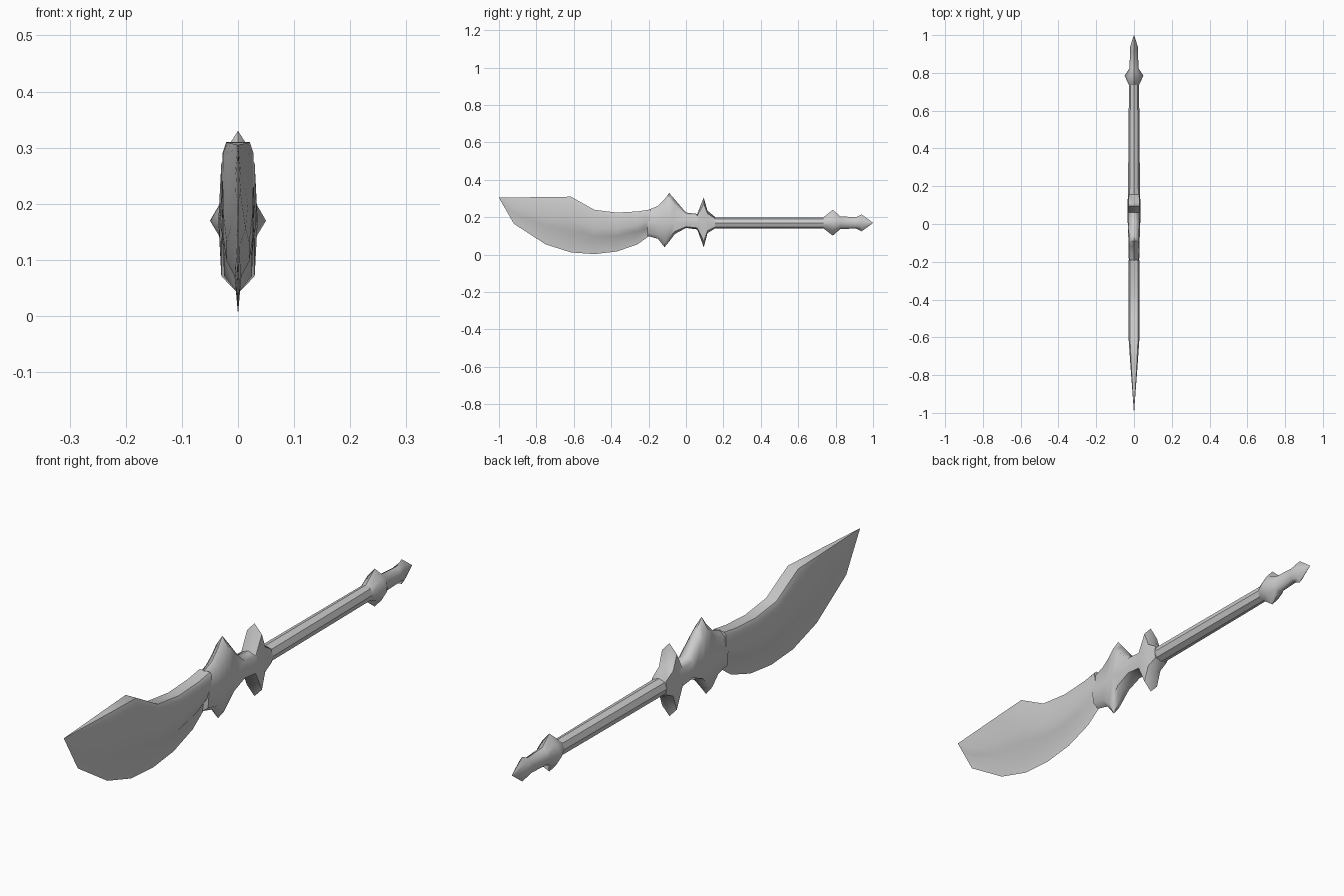
import bpy, bmesh, math

if "Cube" in bpy.data.objects:
    bpy.data.objects.remove(bpy.data.objects["Cube"])

MID = 0.17  # height of the weapon's long axis


def loft(name, rings, angle=40):
    """Skin a series of equal-length closed rings and cap both ends."""
    bm = bmesh.new()
    loops = [[bm.verts.new(p) for p in ring] for ring in rings]
    n = len(loops[0])
    for a, b in zip(loops, loops[1:]):
        for i in range(n):
            j = (i + 1) % n
            bm.faces.new((a[i], a[j], b[j], b[i]))
    bm.faces.new(loops[0])
    bm.faces.new(loops[-1][::-1])
    bmesh.ops.remove_doubles(bm, verts=bm.verts, dist=0.0002)
    bmesh.ops.recalc_face_normals(bm, faces=bm.faces)
    mesh = bpy.data.meshes.new(name)
    bm.to_mesh(mesh)
    bm.free()
    ob = bpy.data.objects.new(name, mesh)
    bpy.context.collection.objects.link(ob)
    bpy.ops.object.select_all(action='DESELECT')
    ob.select_set(True)
    bpy.context.view_layer.objects.active = ob
    bpy.ops.object.shade_smooth_by_angle(angle=math.radians(angle))
    return ob


def octagon(y, w, top, bot, dx=0.71, dz=0.71):
    """Eight-point section; dx and dz place the diagonal corners."""
    u, d = top - MID, bot - MID
    pts = [(w, 0), (w * dx, u * dz), (0, u), (-w * dx, u * dz),
           (-w, 0), (-w * dx, d * dz), (0, d), (w * dx, d * dz)]
    return [(x, y, MID + z) for x, z in pts]


def blade_section(y, top, bot, w):
    """Thick back that steps in to a thin cutting edge."""
    h = top - bot
    half = [(0.75, top), (1.0, top - 0.07 * h), (0.95, bot + 0.58 * h),
            (0.72, bot + 0.40 * h), (0.22, bot + 0.29 * h)]
    right = [(w * f, y, z) for f, z in half]
    left = [(-x, y, z) for x, y, z in reversed(right)]
    return right + [(0, y, bot)] + left


# Blade: y, spine height, edge height, half thickness
blade = [(-1.0, .305, .304, .0004), (-.92, .306, .165, .006),
         (-.75, .308, .055, .019), (-.615, .31, .012, .028),
         (-.49, .24, .003, .028), (-.37, .225, .017, .028),
         (-.26, .231, .055, .028), (-.19, .242, .105, .028)]
loft("blade", [blade_section(*s) for s in blade], 50)

# Guard: two spiked collars, y, half width, top, bottom
guard = [(-.205, .027, .238, .10), (-.15, .029, .26, .085),
         (-.115, .029, .295, .04), (-.09, .029, .33, .07),
         (-.06, .031, .295, .11), (0, .033, .225, .143),
         (.06, .034, .218, .135), (.095, .035, .305, .04),
         (.115, .034, .235, .115), (.155, .032, .202, .14)]
loft("guard", [octagon(*s, 0.85, 0.76) for s in guard], 60)

# Handle
loft("handle", [octagon(y, w, .2, .14) for y, w in
                ((.15, .032), (.6, .028), (.745, .026))])

# Pommel: diamond collar, neck and pointed end cap
pommel = [(.735, .026, .2, .14, .71), (.785, .05, .24, .102, .55),
          (.825, .024, .205, .137, .71), (.91, .021, .2, .14, .71),
          (.94, .02, .215, .125, .6), (1.0, .0005, .1705, .1695, .71)]
loft("pommel", [octagon(y, w, t, b, d, d) for y, w, t, b, d in pommel], 60)
